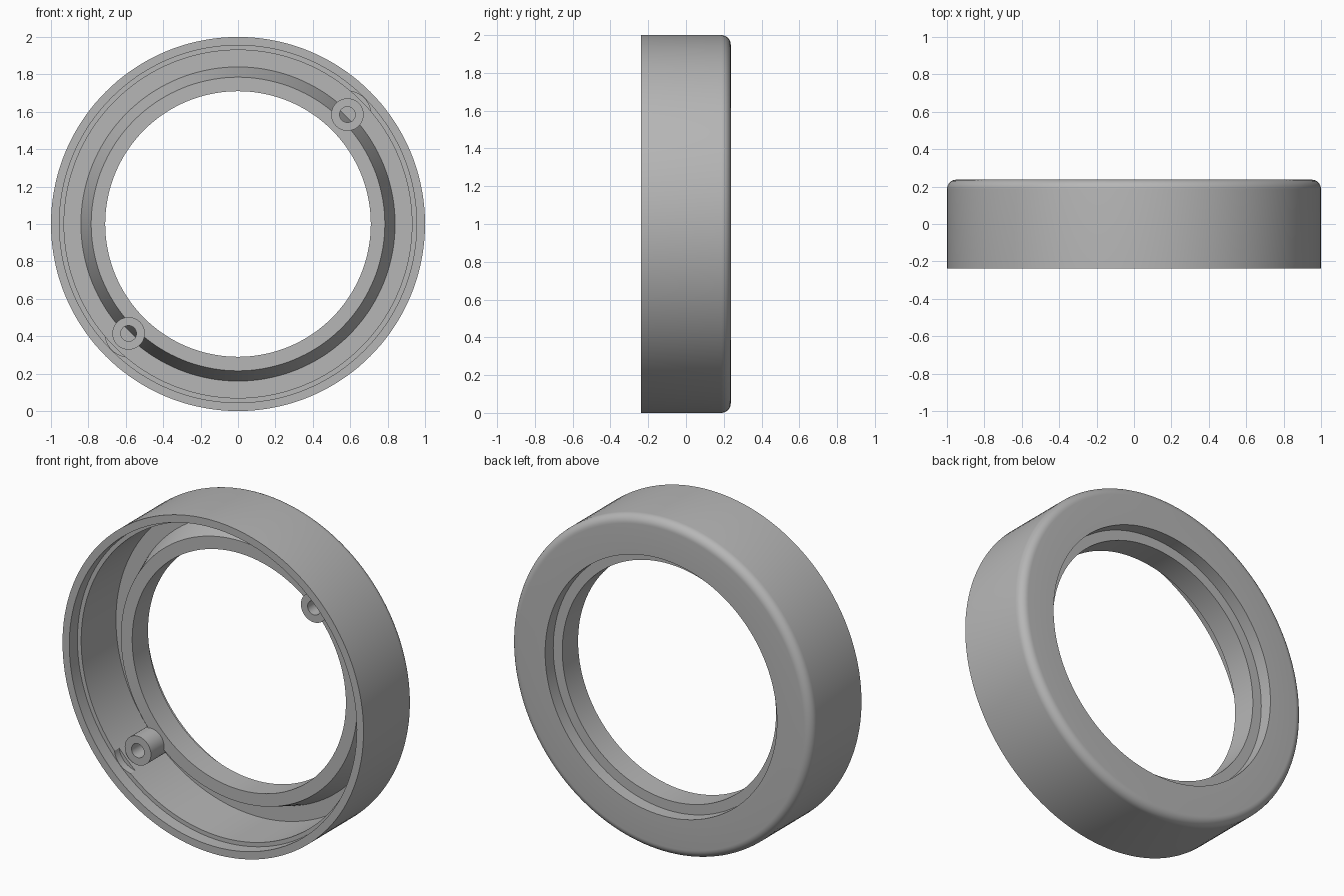
import bpy
import bmesh
from math import sin, cos, pi, radians
from mathutils import Vector

if "Cube" in bpy.data.objects:
    bpy.data.objects.remove(bpy.data.objects["Cube"])

grey = bpy.data.materials.new("plain grey")
grey.use_nodes = True
grey.diffuse_color = (0.47, 0.47, 0.47, 1)
grey.node_tree.nodes["Principled BSDF"].inputs["Base Color"].default_value = (0.47, 0.47, 0.47, 1)

CENTRE = Vector((0, 0, 1))


def lathe(name, profile, centre, steps, closed):
    """Turn a (radius, y) profile about an axis parallel to y."""
    bm = bmesh.new()
    verts = [bm.verts.new((r, y, 0)) for r, y in profile]
    edges = [bm.edges.new(pair) for pair in zip(verts, verts[1:])]
    if closed:
        edges.append(bm.edges.new((verts[-1], verts[0])))
    bmesh.ops.spin(bm, geom=verts + edges, cent=(0, 0, 0), axis=(0, 1, 0),
                   angle=2 * pi, steps=steps, use_merge=False)
    bmesh.ops.remove_doubles(bm, verts=bm.verts[:], dist=1e-5)
    bmesh.ops.dissolve_degenerate(bm, edges=bm.edges[:], dist=1e-5)
    bmesh.ops.recalc_face_normals(bm, faces=bm.faces[:])
    bmesh.ops.translate(bm, verts=bm.verts[:], vec=centre)
    mesh = bpy.data.meshes.new(name)
    bm.to_mesh(mesh)
    bm.free()
    mesh.materials.append(grey)
    obj = bpy.data.objects.new(name, mesh)
    bpy.context.collection.objects.link(obj)
    return obj


def activate(obj):
    bpy.ops.object.select_all(action='DESELECT')
    obj.select_set(True)
    bpy.context.view_layer.objects.active = obj


def cut(obj, radius, y0, y1, centre):
    """Subtract a cylinder running along y."""
    cutter = lathe("cutter", [(0, y0), (radius, y0), (radius, y1), (0, y1)],
                   centre, 64, False)
    cutter.hide_render = True
    mod = obj.modifiers.new("cut", 'BOOLEAN')
    mod.operation = 'DIFFERENCE'
    mod.solver = 'EXACT'
    mod.object = cutter
    activate(obj)
    bpy.ops.object.modifier_apply(modifier=mod.name)
    bpy.data.objects.remove(cutter)


# Ring housing: stepped front lip, floor, tapered collar, rear recess, rounded back edge
FRONT, BACK, LEDGE, FLOOR, SEAT = -0.237, 0.237, -0.16, 0.17, 0.16
FILLET = 0.05
rounded = [(1 - FILLET + FILLET * cos(a), BACK - FILLET + FILLET * sin(a))
           for a in (i * pi / 16 for i in range(9))]
profile = [(1, FRONT)] + rounded + [
    (0.77, BACK), (0.77, SEAT), (0.71, SEAT), (0.71, 0.01), (0.785, 0.01),
    (0.84, FLOOR), (0.93, FLOOR), (0.93, LEDGE), (0.955, LEDGE), (0.955, FRONT)]
housing = lathe("ring_housing", profile, CENTRE, 144, True)

# Two screw bosses, each with a shallow clearance pocket in the wall
parts = [housing]
BOSS_FRONT = -0.115
for side, name in ((1, "left_screw_boss"), (-1, "right_screw_boss")):
    place = CENTRE + Vector((0.585 * side, 0, 0.585 * side))
    cut(housing, 0.125, LEDGE - 0.03, BOSS_FRONT, place)
    boss = lathe(name, [(0, 0.1), (0.042, 0.1), (0.042, BOSS_FRONT),
                        (0.087, BOSS_FRONT), (0.087, 0.18), (0, 0.18)],
                 place, 40, False)
    cut(boss, 0.772, SEAT - 0.003, 0.4, CENTRE)
    parts.append(boss)

for obj in parts:
    activate(obj)
    bpy.ops.object.shade_smooth_by_angle(angle=radians(30))
